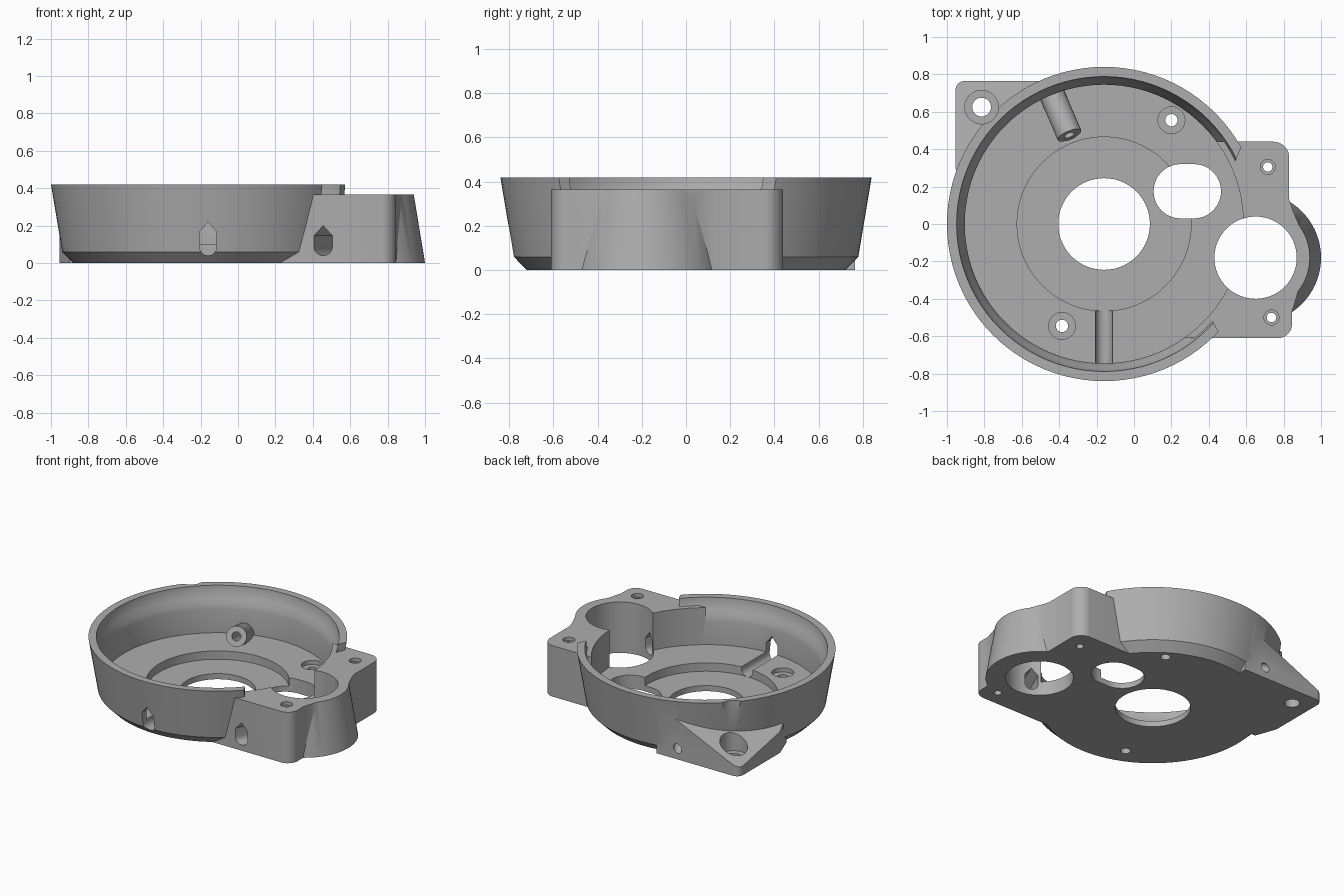
import bpy, bmesh, math
from mathutils import Vector

cube = bpy.data.objects.get("Cube")
if cube:
    bpy.data.objects.remove(cube, do_unlink=True)

grey = bpy.data.materials.new("plain grey")
grey.use_nodes = True
grey.diffuse_color = (0.42, 0.42, 0.42, 1)
grey.node_tree.nodes["Principled BSDF"].inputs["Base Color"].default_value = (0.42, 0.42, 0.42, 1)

CX = -0.16          # bowl axis
FLOOR, RECESS, DECK = 0.10, 0.04, 0.365


def make(name, bm):
    bmesh.ops.recalc_face_normals(bm, faces=bm.faces[:])
    mesh = bpy.data.meshes.new(name)
    bm.to_mesh(mesh)
    bm.free()
    mesh.materials.append(grey)
    obj = bpy.data.objects.new(name, mesh)
    bpy.context.scene.collection.objects.link(obj)
    return obj


def lathe(name, profile, x=CX, y=0, n=96):
    """Closed solid of revolution from (radius, z) points."""
    bm = bmesh.new()
    rings = []
    for r, z in profile:
        rings.append([bm.verts.new((x + r * math.cos(math.tau * i / n),
                                    y + r * math.sin(math.tau * i / n), z)) for i in range(n)])
    for a, b in zip(rings, rings[1:]):
        for i in range(n):
            j = (i + 1) % n
            bm.faces.new((a[i], a[j], b[j], b[i]))
    bm.faces.new(rings[0][::-1])
    bm.faces.new(rings[-1])
    return make(name, bm)


def rod(name, a, b, r, n=32):
    """Cylinder between two points."""
    a, b = Vector(a), Vector(b)
    bm = bmesh.new()
    bmesh.ops.create_cone(bm, cap_ends=True, segments=n, radius1=r, radius2=r, depth=(b - a).length)
    bm.transform((b - a).to_track_quat('Z', 'Y').to_matrix().to_4x4())
    bmesh.ops.translate(bm, verts=bm.verts, vec=(a + b) / 2)
    return make(name, bm)


def rounded(corners, steps=8):
    """Outline with filleted corners from (x, y, radius)."""
    out = []
    for i, (x, y, r) in enumerate(corners):
        p = Vector((x, y))
        if r == 0:
            out.append(p)
            continue
        u = (Vector(corners[i - 1][:2]) - p).normalized()
        v = (Vector(corners[(i + 1) % len(corners)][:2]) - p).normalized()
        half = u.angle(v) / 2
        t = r / math.tan(half)
        centre = p + (u + v).normalized() * r / math.sin(half)
        a, b = p + u * t - centre, p + v * t - centre
        for k in range(steps + 1):
            s = k / steps
            out.append(centre + (a * (1 - s) + b * s).normalized() * r)
    return out


def prism(name, outline, z0, z1):
    """Vertical prism; z1 may be a height rule of (x, y)."""
    top = z1 if callable(z1) else lambda x, y: z1
    bm = bmesh.new()
    low = [bm.verts.new((p[0], p[1], z0)) for p in outline]
    high = [bm.verts.new((p[0], p[1], top(p[0], p[1]))) for p in outline]
    bm.faces.new(low[::-1])
    bm.faces.new(high)
    for i in range(len(low)):
        j = (i + 1) % len(low)
        bm.faces.new((low[i], low[j], high[j], high[i]))
    return make(name, bm)


def teardrop(name, start, end, z_low, z_high, r=0.045):
    """Horizontal port with a round foot and a pointed top."""
    a, b = Vector((*start, 0)), Vector((*end, 0))
    side = (b - a).normalized().cross(Vector((0, 0, 1)))
    arc = [math.pi + math.pi * i / 12 for i in range(13)]
    shape = [(r * math.cos(t), z_low + r + r * math.sin(t)) for t in arc]
    shape += [(r, z_high - r * 1.2), (0, z_high), (-r, z_high - r * 1.2)]
    bm = bmesh.new()
    ends = [[bm.verts.new(p + side * s + Vector((0, 0, z))) for s, z in shape] for p in (a, b)]
    bm.faces.new(ends[0])
    bm.faces.new(ends[1][::-1])
    for i in range(len(shape)):
        j = (i + 1) % len(shape)
        bm.faces.new((ends[0][i], ends[0][j], ends[1][j], ends[1][i]))
    return make(name, bm)


def combine(tool, operation='DIFFERENCE'):
    mod = housing.modifiers.new(tool.name, 'BOOLEAN')
    mod.operation, mod.solver, mod.object = operation, 'EXACT', tool
    bpy.context.view_layer.objects.active = housing
    bpy.ops.object.modifier_apply(modifier=mod.name)
    bpy.data.objects.remove(tool, do_unlink=True)


# Bowl body and sloping corner mount
housing = lathe("housing", [(0.72, 0), (0.78, 0.06), (0.84, 0.42)])
mount = rounded([(-0.955, 0.765, 0.05), (-0.955, 0.3, 0), (-0.9, 0.15, 0),
                 (-0.5, 0.15, 0), (-0.3, 0.5, 0), (-0.3, 0.765, 0)])
combine(prism("corner_mount", mount, 0,
              lambda x, y: 0.06 + 0.45 * (x + 0.95) + 0.2 * (0.765 - y)), 'UNION')

# Flared lip and lowered rim beside the motor block
combine(lathe("lip", [(0.745, 0.27), (0.752, 0.3), (0.768, 0.34), (0.785, 0.38), (0.79, 0.44)]))
notch = [(0.53, 0.31), (0.6, 0.47), (1, 0.47), (1, -0.63), (0.48, -0.63), (0.41, -0.5)]
combine(prism("rim_notch", notch, DECK - 0.005, 0.6))

# Motor block with a tapered round lobe
block = rounded([(0.2, -0.61, 0), (0.845, -0.61, 0.075), (0.845, -0.47, 0), (0.86, -0.42, 0),
                 (0.88, -0.35, 0), (0.88, 0, 0), (0.85, 0.07, 0), (0.83, 0.13, 0),
                 (0.83, 0.44, 0.085), (0.35, 0.44, 0)])
combine(prism("motor_block", block, 0, DECK), 'UNION')
combine(lathe("motor_lobe", [(0.35, 0), (0.29, DECK)], 0.65, -0.18, 72), 'UNION')

# Main cavity, recessed floor and large openings
combine(lathe("cavity", [(0.745, FLOOR), (0.745, 0.6)]))
combine(lathe("floor_recess", [(0.465, RECESS), (0.465, 0.6)]))
combine(lathe("centre_hole", [(0.245, -0.1), (0.245, 0.6)], n=64))
combine(lathe("motor_bore", [(0.22, -0.1), (0.22, 0.6)], 0.65, -0.18, 64))
oval = rounded([(0.105, 0.03, 0.143), (0.465, 0.03, 0.143),
                (0.465, 0.32, 0.143), (0.105, 0.32, 0.143)])
combine(prism("gear_opening", oval, -0.1, 0.6))

# Slanted tube through the back wall
tube_in, tube_out = Vector((-0.345, 0.475, 0.19)), Vector((-0.45, 0.72, 0.095))
combine(rod("slanted_tube", tube_in, tube_out, 0.068), 'UNION')
along = tube_out - tube_in
combine(rod("tube_hole", tube_in - along * 0.2, tube_out + along * 0.6, 0.03))

# Wall ports, the front one running on as a floor channel
combine(teardrop("front_port", (CX, -0.95), (CX, -0.42), RECESS, 0.22))
combine(teardrop("motor_port", (0.43, -0.67), (0.62, -0.22), RECESS, 0.2))

# Screw holes: x, y, radius, counterbore radius, counterbore floor
for x, y, r, wide, seat in [(0.2, 0.555, 0.033, 0.072, 0.07),
                            (-0.385, -0.545, 0.033, 0.072, 0.07),
                            (0.715, 0.305, 0.025, 0.04, 0.34),
                            (0.735, -0.5, 0.025, 0.04, 0.34),
                            (-0.815, 0.625, 0.05, 0.09, 0.06)]:
    combine(rod("screw_hole", (x, y, -0.1), (x, y, 0.6), r))
    combine(rod("screw_seat", (x, y, seat), (x, y, 0.6), wide))

# Smooth round walls, crisp edges
bpy.ops.object.select_all(action='DESELECT')
housing.select_set(True)
bpy.context.view_layer.objects.active = housing
bpy.ops.object.shade_smooth_by_angle(angle=math.radians(25))
